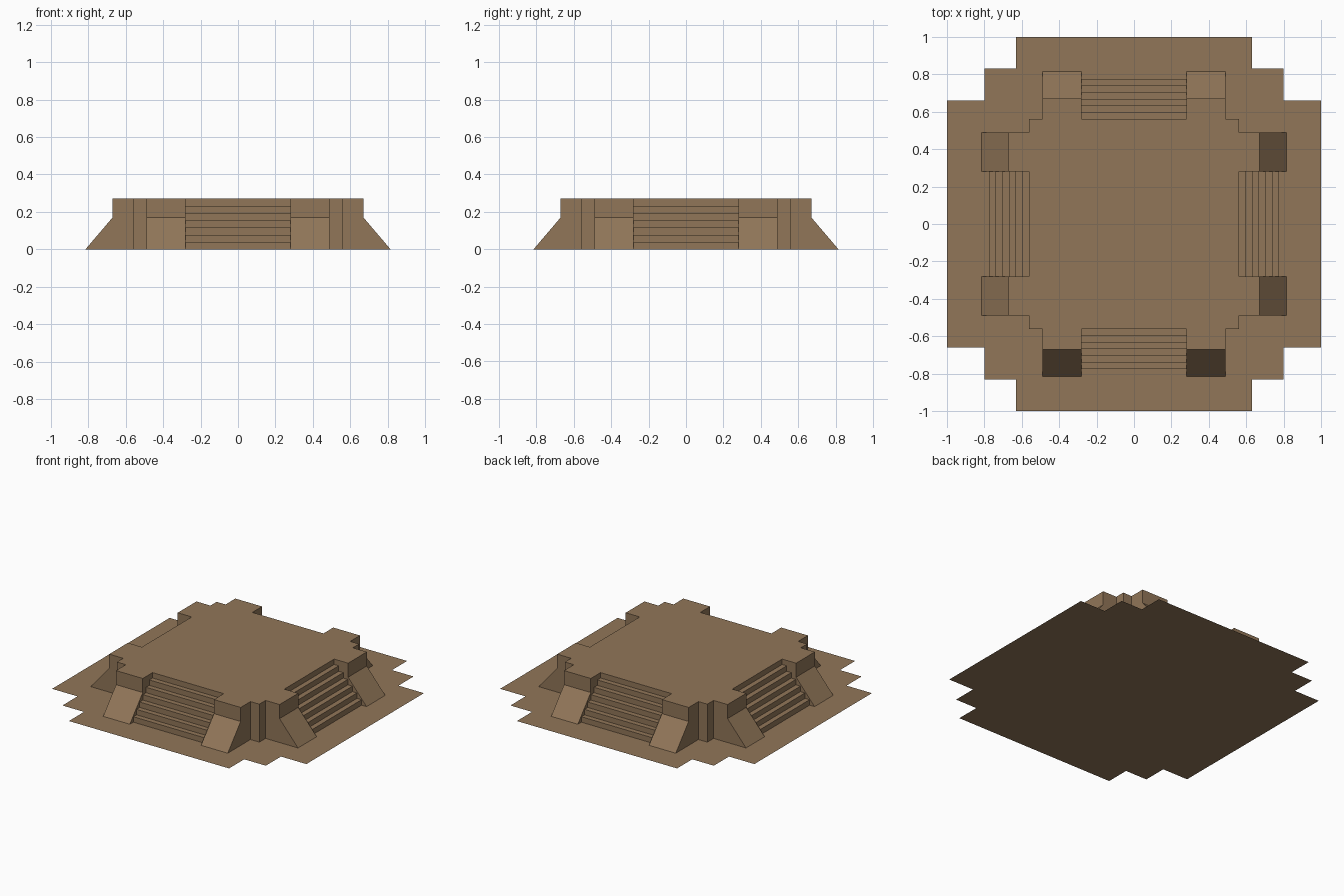
import bpy
import math
from mathutils import Matrix

if "Cube" in bpy.data.objects:
    bpy.data.objects.remove(bpy.data.objects["Cube"])

TOP = 0.27          # terrace height
HALF = 0.56         # half width of the terrace core
STAIR = 0.28        # half width of each staircase
PIER = 0.49         # outer edge of the stair piers
STEPS = 7

stone = bpy.data.materials.new("brown stone")
stone.diffuse_color = (0.283, 0.181, 0.098, 1)
stone.use_nodes = True
stone.node_tree.nodes["Principled BSDF"].inputs["Base Color"].default_value = stone.diffuse_color


def add(name, verts, faces, turn=0):
    """Make an object, turned by quarter turns around z."""
    mesh = bpy.data.meshes.new(name)
    mesh.from_pydata(verts, [], faces)
    mesh.transform(Matrix.Rotation(turn * math.pi / 2, 4, 'Z'))
    mesh.materials.append(stone)
    ob = bpy.data.objects.new(name, mesh)
    bpy.context.collection.objects.link(ob)
    return ob


def sweep(name, profile, x0, x1, turn, base=None):
    """Extrude an (outward, z) profile along x; base closes the two end caps."""
    n = len(profile)
    pts = profile + ([base] if base else [])
    m = len(pts)
    verts = [(x, -o, z) for x in (x0, x1) for o, z in pts]
    faces = [(i, i + 1, m + i + 1, m + i) for i in range(n - 1)]
    if base:
        faces += [tuple(range(m, 2 * m)), tuple(reversed(range(m)))]
    return add(name, verts, faces, turn)


# Ground sheet with stepped corners, mirrored from one quadrant
quad = [(1.0, 0.66), (0.8, 0.66), (0.8, 0.83), (0.63, 0.83), (0.63, 1.0)]
outline = (quad + [(-x, y) for x, y in reversed(quad)]
           + [(-x, -y) for x, y in quad] + [(x, -y) for x, y in reversed(quad)])
add("ground_slab", [(x, y, 0) for x, y in outline], [tuple(range(len(outline)))])

# Terrace floor
add("terrace_floor", [(-HALF, -HALF, TOP), (HALF, -HALF, TOP),
                      (HALF, HALF, TOP), (-HALF, HALF, TOP)], [(0, 1, 2, 3)])

# Pier side profile and stair profile
pier = [(HALF, TOP), (0.67, TOP), (0.67, 0.17), (0.815, 0)]
run, rise = 0.036, TOP / STEPS
stair = [(HALF, TOP)]
for i in range(STEPS):
    z = TOP - (i + 1) * rise
    stair.append((HALF + i * run, z))
    if i < STEPS - 1:
        stair.append((HALF + (i + 1) * run, z))

for k, side in enumerate(("front", "right", "back", "left")):
    sweep(side + "_stairs", stair, -STAIR, STAIR, k)
    sweep(side + "_pier_a", pier, -PIER, -STAIR, k, (HALF, 0))
    sweep(side + "_pier_b", pier, STAIR, PIER, k, (HALF, 0))
    # Corner wall between neighbouring piers
    path = [(PIER, -HALF), (HALF, -HALF), (HALF, -PIER)]
    add(side + "_corner_wall", [(x, y, z) for z in (0, TOP) for x, y in path],
        [(0, 1, 4, 3), (1, 2, 5, 4)], k)
